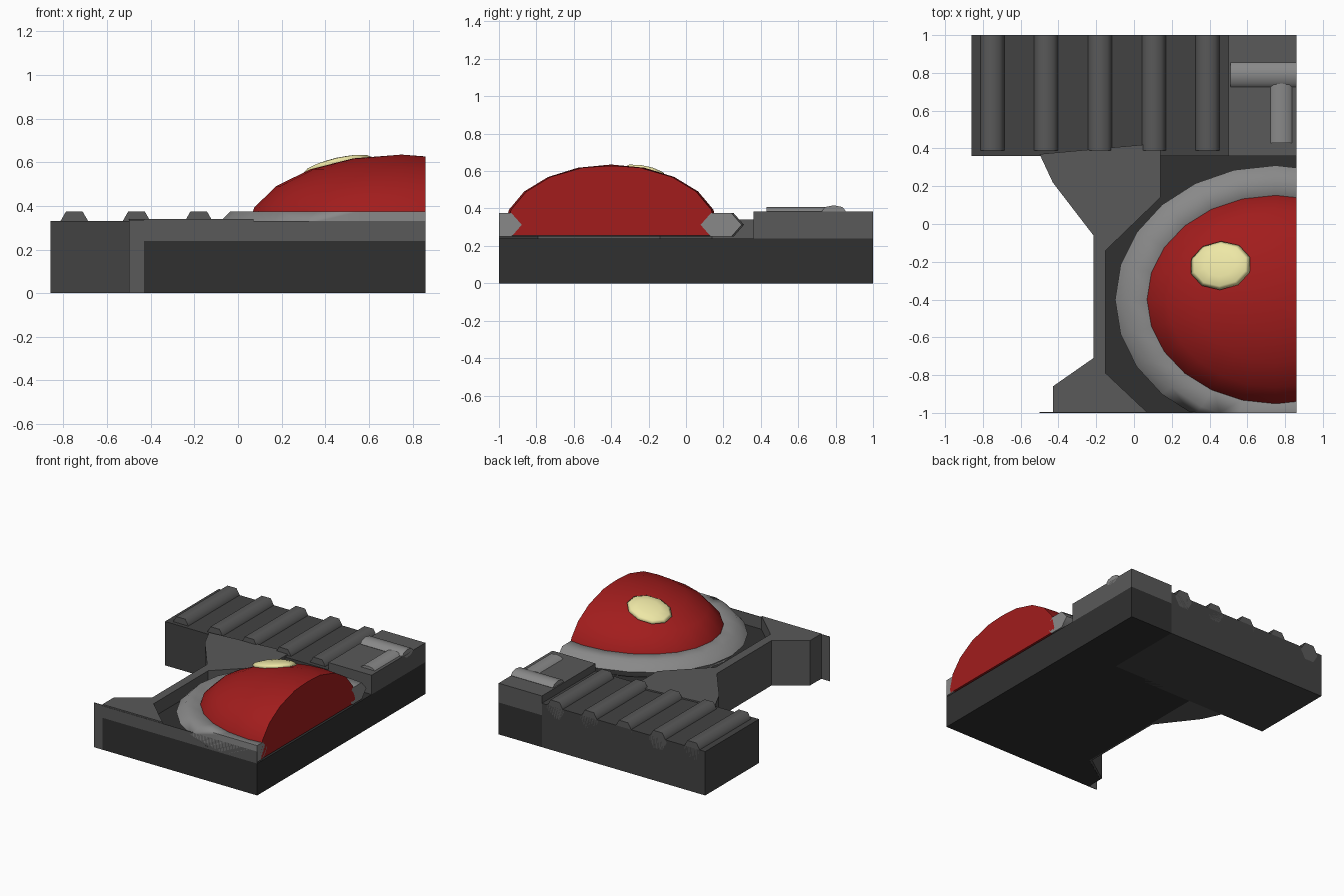
import bpy, bmesh
from math import radians
from mathutils import Matrix, Vector

if "Cube" in bpy.data.objects:
    bpy.data.objects.remove(bpy.data.objects["Cube"])


def material(name, rgb):
    m = bpy.data.materials.new(name)
    m.diffuse_color = (*rgb, 1)
    m.use_nodes = True
    m.node_tree.nodes["Principled BSDF"].inputs["Base Color"].default_value = m.diffuse_color
    return m


BLACK = material("black", (0.03, 0.03, 0.03))
DARK = material("dark_grey", (0.055, 0.055, 0.055))
MID = material("mid_grey", (0.10, 0.10, 0.10))
LIGHT = material("light_grey", (0.25, 0.25, 0.25))
RED = material("red", (0.36, 0.012, 0.012))
YELLOW = material("yellow", (0.85, 0.80, 0.38))


def finish(name, bm, mat, smooth=False):
    bmesh.ops.recalc_face_normals(bm, faces=bm.faces)
    me = bpy.data.meshes.new(name)
    bm.to_mesh(me)
    bm.free()
    for p in me.polygons:
        p.use_smooth = smooth
    ob = bpy.data.objects.new(name, me)
    ob.data.materials.append(mat)
    bpy.context.collection.objects.link(ob)
    return ob


def prism(name, pts, z0, z1, mat):
    bm = bmesh.new()
    face = bm.faces.new([bm.verts.new((x, y, z0)) for x, y in pts])
    out = bmesh.ops.extrude_face_region(bm, geom=[face])["geom"]
    verts = [v for v in out if isinstance(v, bmesh.types.BMVert)]
    bmesh.ops.translate(bm, verts=verts, vec=(0, 0, z1 - z0))
    return finish(name, bm, mat)


def box(name, x0, x1, y0, y1, z0, z1, mat):
    return prism(name, [(x0, y0), (x1, y0), (x1, y1), (x0, y1)], z0, z1, mat)


def rod(name, center, length, half_w, half_h, sides, axis, mat):
    # flattened bar lying along x or y
    bm = bmesh.new()
    m = (Matrix.Translation(center)
         @ Matrix.Rotation(radians(90 if axis == "x" else 0), 4, "Z")
         @ Matrix.Diagonal((half_w, length, half_h, 1))
         @ Matrix.Rotation(radians(90), 4, "X")
         @ Matrix.Rotation(radians(90), 4, "Z"))
    bmesh.ops.create_cone(bm, cap_ends=True, segments=sides, radius1=1,
                          radius2=1, depth=1, matrix=m)
    ob = finish(name, bm, mat, True)
    ob.data.set_sharp_from_angle(angle=radians(65))
    return ob


def cut(bm, co, no):
    # trim everything beyond a plane and cap the opening
    bmesh.ops.bisect_plane(bm, geom=bm.verts[:] + bm.edges[:] + bm.faces[:],
                           plane_co=co, plane_no=no, clear_outer=True)
    edges = [e for e in bm.edges if e.is_boundary]
    bmesh.ops.holes_fill(bm, edges=edges, sides=0)


# Dark base under the lamp and the pad
prism("base_plate", [(-0.43, -1), (0.86, -1), (0.86, 1), (0.5, 1), (0.5, 0.4),
                     (-0.2, 0.4), (-0.2, -0.72), (-0.425, -0.87)], 0, 0.24, BLACK)

# Waisted frame around the lamp recess
prism("side_frame", [(-0.5, 0.37), (-0.43, 0.22), (-0.215, -0.06), (-0.215, -0.71),
                     (-0.43, -0.86), (-0.43, -0.997), (0.07, -0.997), (-0.15, -0.79),
                     (-0.15, -0.14), (0.14, 0.14), (0.14, 0.42), (0.05, 0.42)],
      0.002, 0.34, MID)
box("front_lip", -0.43, 0.86, -1, -0.996, 0.24, 0.33, MID)
box("front_edge_strip", -0.5, -0.43, -1, -0.996, 0, 0.335, MID)

# Rear block with ribs and a raised pad
box("rear_block", -0.86, 0.5, 0.36, 1, 0, 0.33, DARK)
box("rear_pad", 0.5, 0.86, 0.36, 1, 0.24, 0.385, MID)
for i in range(5):
    rod(f"rib_{i + 1}", (-0.75 + 0.285 * i, 0.695, 0.31), 0.61, 0.075, 0.075, 6, "y", MID)
rod("cross_bar", (0.685, 0.79, 0.387), 0.35, 0.064, 0.03, 8, "x", LIGHT)
rod("short_bar", (0.78, 0.59, 0.382), 0.32, 0.06, 0.025, 8, "y", LIGHT)

# Ring around the lamp, trimmed at the front and right edges
C = Vector((0.75, -0.4, 0))
bpy.ops.mesh.primitive_torus_add(major_segments=24, minor_segments=6,
                                 major_radius=0.6, minor_radius=0.11)
tmp = bpy.context.object
bm = bmesh.new()
bm.from_mesh(tmp.data)
bpy.data.objects.remove(tmp)
bm.transform(Matrix.Translation(C + Vector((0, 0, 0.3125)))
             @ Matrix.Diagonal((1.197, 1, 0.656, 1)))
cut(bm, (0, -1, 0), (0, -1, 0))
cut(bm, (0.86, 0, 0), (1, 0, 0))
ring = finish("lamp_ring", bm, LIGHT, True)
ring.data.set_sharp_from_angle(angle=radians(65))

# Red dome, cut flat on the right
bm = bmesh.new()
bmesh.ops.create_uvsphere(bm, u_segments=24, v_segments=10, radius=1,
                          matrix=Matrix.Translation(C + Vector((0, 0, 0.285)))
                          @ Matrix.Diagonal((0.71, 0.575, 0.35, 1)))
cut(bm, (0, 0, 0.255), (0, 0, -1))
cut(bm, (0.86, 0, 0), (1, 0, 0))
dome = finish("lamp_dome", bm, RED, True)
dome.data.set_sharp_from_angle(angle=radians(75))

# Yellow highlight lying on the dome
bm = bmesh.new()
tilt = Vector((0, 0, 1)).rotation_difference(Vector((-0.235, 0.222, 1))).to_matrix().to_4x4()
bmesh.ops.create_uvsphere(bm, u_segments=10, v_segments=6, radius=1,
                          matrix=Matrix.Translation((0.458, -0.22, 0.58)) @ tilt
                          @ Matrix.Diagonal((0.168, 0.132, 0.032, 1)))
finish("highlight", bm, YELLOW, True)
